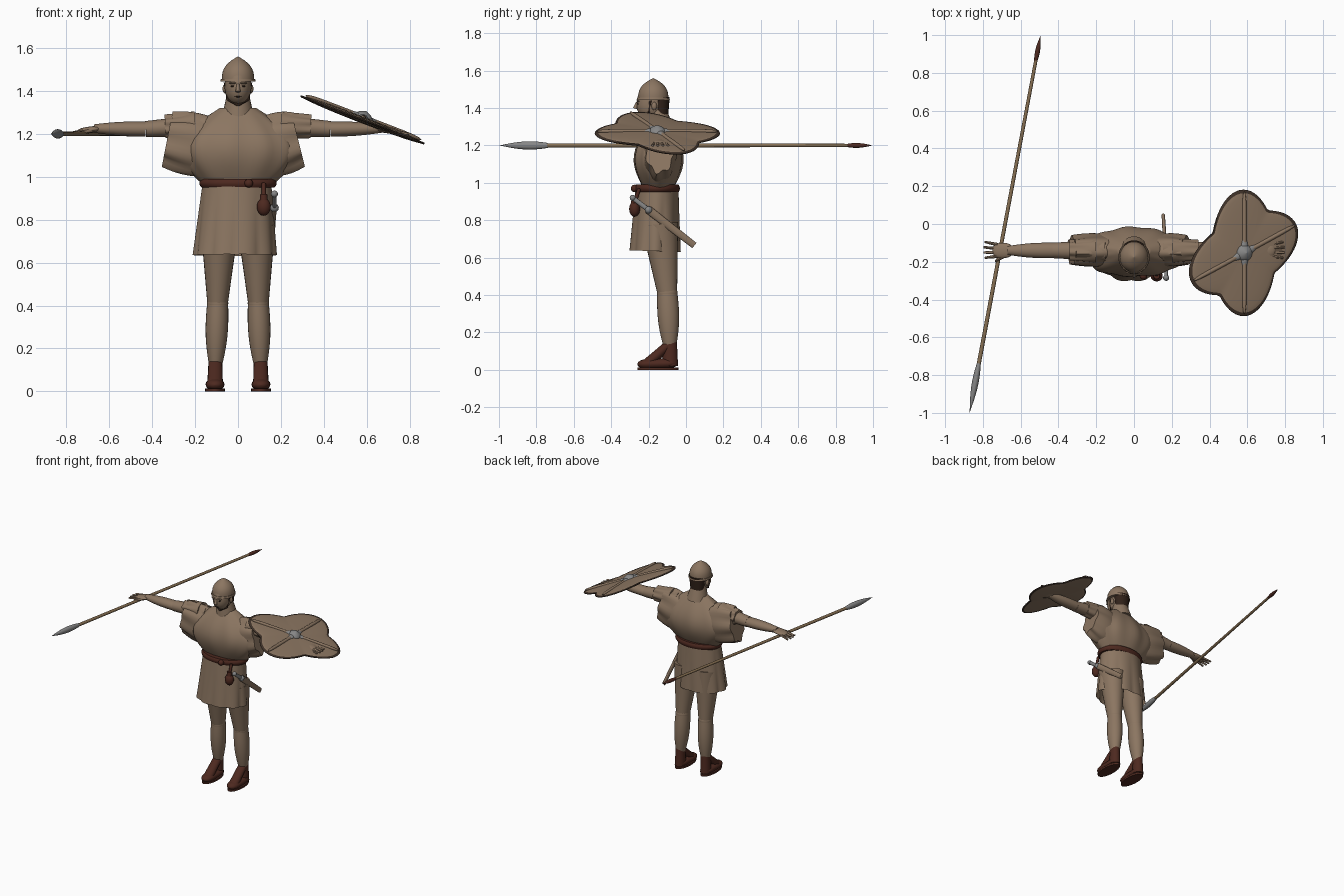
import bpy, bmesh
from math import sin, cos, pi, radians, hypot
from mathutils import Vector

cube = bpy.data.objects.get("Cube")
if cube:
    bpy.data.objects.remove(cube)

X, Y, Z = Vector((1, 0, 0)), Vector((0, 1, 0)), Vector((0, 0, 1))


def material(name, *colour):
    made = bpy.data.materials.new(name)
    made.use_nodes = True
    made.diffuse_color = (*colour, 1)
    shader = made.node_tree.nodes["Principled BSDF"]
    shader.inputs["Base Color"].default_value = (*colour, 1)
    return made


TAN = material("tan cloth and skin", .26, .18, .12)
LEATHER = material("dark leather", .075, .022, .014)
DARK = material("dark hair", .03, .016, .01)
GREY = material("grey metal", .24, .24, .24)
WOOD = material("spear wood", .24, .16, .085)
RIM = material("shield rim", .05, .032, .022)


# Radius rules along a part, from fraction 0 at its start to 1 at its end
def taper(start, end, bulge=0):
    return lambda f: start + (end - start) * f + bulge * sin(pi * f)


def pod(radius, power=2):
    return lambda f: radius * max(1 - abs(2 * f - 1) ** power, .0001) ** .5


def leaf(radius):
    return lambda f: radius * max(sin(pi * (.2 + .8 * f)), .05)


def sweep(name, mat, start, end, radius, flat=1, across=X, sides=24, steps=12,
          ripple=lambda angle, f: 1, capped=True):
    """Skin elliptical sections from start to end; flat scales the second axis."""
    start, end = Vector(start), Vector(end)
    second = (end - start).cross(across).normalized()
    bm = bmesh.new()
    loops = []
    for step in range(steps + 1):
        f = (1 - cos(pi * step / steps)) / 2
        centre = start.lerp(end, f)
        loop = []
        for side in range(sides):
            angle = 2 * pi * side / sides
            r = radius(f) * ripple(angle, f)
            offset = across * cos(angle) + second * flat * sin(angle)
            loop.append(bm.verts.new(centre + offset * r))
        loops.append(loop)
    for low, high in zip(loops, loops[1:]):
        for i in range(sides):
            bm.faces.new((low[i - 1], low[i], high[i], high[i - 1]))
    if capped:
        bm.faces.new(loops[0])
        bm.faces.new(loops[-1])
    bmesh.ops.recalc_face_normals(bm, faces=bm.faces)
    mesh = bpy.data.meshes.new(name)
    bm.to_mesh(mesh)
    bm.free()
    mesh.materials.append(mat)
    mesh.shade_smooth()
    mesh.set_sharp_from_angle(angle=radians(45))
    bpy.context.collection.objects.link(bpy.data.objects.new(name, mesh))


def ball(name, mat, centre, radius, flat=1, tall=1):
    rise = Z * radius * tall
    sweep(name, mat, Vector(centre) - rise, Vector(centre) + rise, pod(radius), flat)


# Cloth ripples
def blouse_folds(angle, f):
    return 1 + .03 * sin(pi * f) * cos(11 * angle) + .015 * sin(5 * angle)


def pleats(angle, f):
    return 1 + .07 * (1 - f) * (abs(cos(5 * angle)) - .5)


def sleeve_folds(angle, f):
    return 1 + .09 * f * cos(7 * angle)


# Tunic with bloused chest and pleated skirt
sweep("tunic_blouse", TAN, (0, -.15, .97), (0, -.145, 1.32), taper(.17, .085, .15),
      .47, sides=66, steps=16, ripple=blouse_folds)
sweep("tunic_skirt", TAN, (-.015, -.165, .635), (-.005, -.155, .97), taper(.19, .16),
      .72, sides=80, ripple=pleats, capped=False)

# Belt, knot and hanging pouch
sweep("belt", LEATHER, (0, -.155, .95), (0, -.155, .99), taper(.17, .17, .01), .68, sides=40)
ball("belt_knot", LEATHER, (.05, -.275, .97), .02)
sweep("pouch_strap", LEATHER, (.12, -.25, .97), (.12, -.275, .89), taper(.01, .01))
ball("pouch", LEATHER, (.12, -.275, .86), .032, .9, 1.3)
sweep("pouch_neck", LEATHER, (.12, -.275, .88), (.12, -.275, .92), taper(.02, .016))

# Dagger at the left hip
pommel, guard, point = (.17, -.285, .92), (.17, -.2, .855), (.155, .045, .665)
sweep("dagger_sheath", TAN, guard, point, taper(.011, .009), 2)
sweep("dagger_grip", GREY, pommel, guard, taper(.009, .009), 1.4)
ball("dagger_pommel", GREY, pommel, .016)
ball("dagger_guard", GREY, guard, .02)

# Limbs, built once for each side
for side, sign in (("right", -1), ("left", 1)):
    def at(x, y, z):
        return sign * x, y, z

    # Leg and shoe
    knee, ankle = at(.095, -.1, .41), at(.105, -.085, .1)
    sweep(side + "_thigh", TAN, at(.085, -.14, .78), knee, taper(.09, .048), 1.1)
    ball(side + "_knee", TAN, knee, .05, 1.1)
    sweep(side + "_calf", TAN, knee, ankle, taper(.049, .026, .013), 1.1)
    sweep(side + "_shoe_ankle", LEATHER, at(.105, -.085, .165), at(.107, -.085, .02),
          taper(.031, .037), 1.15)
    sweep(side + "_shoe_instep", LEATHER, at(.105, -.085, .14), at(.107, -.21, .03),
          taper(.031, .036), .8)
    sweep(side + "_shoe_foot", LEATHER, at(.107, -.045, .035), at(.107, -.26, .03),
          pod(.044, 4), .65)
    sweep(side + "_sole", LEATHER, at(.107, -.15, 0), at(.107, -.15, .014), taper(.046, .046), 2.4)

    # Loose sleeve, hem leaning outward, over a snug cuff
    hem = .33 if sign < 0 else .28
    sweep(side + "_sleeve", TAN, at(.1, -.14, 1.13), at(hem, -.14, 1.175), taper(.08, .075, .01),
          1.65, Y, 42, ripple=sleeve_folds)
    sweep(side + "_cuff", TAN, at(.2, -.14, 1.24), at(.34, -.14, 1.235), taper(.065, .052),
          across=Y, sides=42, ripple=sleeve_folds)

    # Arm and spread hand
    elbow, wrist = at(.43, -.14, 1.222), at(.67, -.14, 1.225)
    sweep(side + "_upper_arm", TAN, at(.15, -.14, 1.24), elbow, taper(.056, .041), .92, Y)
    sweep(side + "_forearm", TAN, elbow, wrist, taper(.041, .023, .006), .85, Y)
    sweep(side + "_palm", TAN, at(.64, -.14, 1.226), at(.75, -.14, 1.21), pod(.04, 3), .38, Y)
    for finger in range(4):
        spread = finger - 1.5
        sweep(side + "_finger", TAN, at(.72, -.14 + .02 * spread, 1.213),
              at(.8 - .007 * abs(spread), -.137 + .028 * spread, 1.2), taper(.01, .006),
              across=Y, sides=8)
    sweep(side + "_thumb", TAN, at(.67, -.16, 1.22), at(.735, -.197, 1.205), taper(.012, .007),
          across=Y, sides=8)

    # Paired face details
    cheek, jaw = at(.061, -.19, 1.44), at(.047, -.2, 1.36)
    ball(side + "_ear", TAN, at(.06, -.17, 1.41), .012, 1.2, 1.8)
    ball(side + "_eye", DARK, at(.025, -.257, 1.422), .01, .4, .4)
    ball(side + "_brow", TAN, at(.025, -.257, 1.437), .017, .5, .3)
    sweep(side + "_cheek_strap", DARK, cheek, jaw, taper(.006, .006), across=Y)
    sweep(side + "_chin_strap", DARK, jaw, (0, -.22, 1.335), taper(.006, .007), across=Y)

# Neck, head and hair
sweep("neck", TAN, (0, -.14, 1.28), (0, -.155, 1.4), taper(.075, .048))
sweep("head", TAN, (0, -.2, 1.335), (0, -.17, 1.53), pod(.062, 2.5), 1.25)
sweep("nose", TAN, (0, -.26, 1.432), (0, -.272, 1.397), taper(.006, .012))
ball("mouth", DARK, (0, -.259, 1.373), .018, .25, .15)
sweep("hair", DARK, (0, -.135, 1.36), (0, -.135, 1.46), taper(.05, .06), .8)

# Pointed helmet with a narrow brim
sweep("helmet_dome", TAN, (0, -.175, 1.445), (0, -.175, 1.56),
      lambda f: .075 * (1.01 - f ** 3), 1.07, sides=32)
sweep("helmet_brim", TAN, (0, -.175, 1.443), (0, -.175, 1.455), taper(.083, .08), 1.07, sides=32)

# Spear with leaf blade and butt spike
tail, tip = Vector((-.495, .997, 1.2)), Vector((-.87, -.997, 1.2))
sweep("spear_shaft", WOOD, tail.lerp(tip, .05), tail.lerp(tip, .9), taper(.009, .011), across=Z)
sweep("spear_blade", GREY, tail.lerp(tip, .87), tip, leaf(.022), .8, Z)
sweep("spear_butt", LEATHER, tail.lerp(tip, .07), tail, leaf(.013), across=Z)

# Four-lobed shield tilted on the left arm: two crossed ovals
tilt, lean = radians(21), radians(27)
slope = Vector((cos(tilt), 0, -sin(tilt)))
normal = slope.cross(Y)
hub = Vector((.58, -.153, 1.265))


def oval(angle):
    return 1 / hypot(cos(angle) / .335, sin(angle) / .185)


def lobes(angle, f):
    return max(oval(angle - pi / 2), oval(angle - lean))


for name, mat, depth, radius in (("board", TAN, .016, pod(1)), ("rim", RIM, .005, taper(.985, .985, .015))):
    sweep("shield_" + name, mat, hub - normal * depth, hub + normal * depth, radius,
          across=slope, sides=96, ripple=lobes)
for name, angle in (("long", pi / 2), ("cross", lean)):
    along = slope * cos(angle) + Y * sin(angle)
    face = hub + normal * .012
    sweep("shield_rib_" + name, TAN, face - along * .325, face + along * .325, pod(.012, 8),
          across=normal, sides=12)
    for end in (-1, 1):
        sweep("boss_arm_" + name, GREY, face, face + along * end * .08, taper(.014, .006, .004),
              1.4, normal)
sweep("shield_boss", GREY, hub, hub + normal * .045, lambda f: .045 * (1.01 - f ** 3),
      across=slope)
